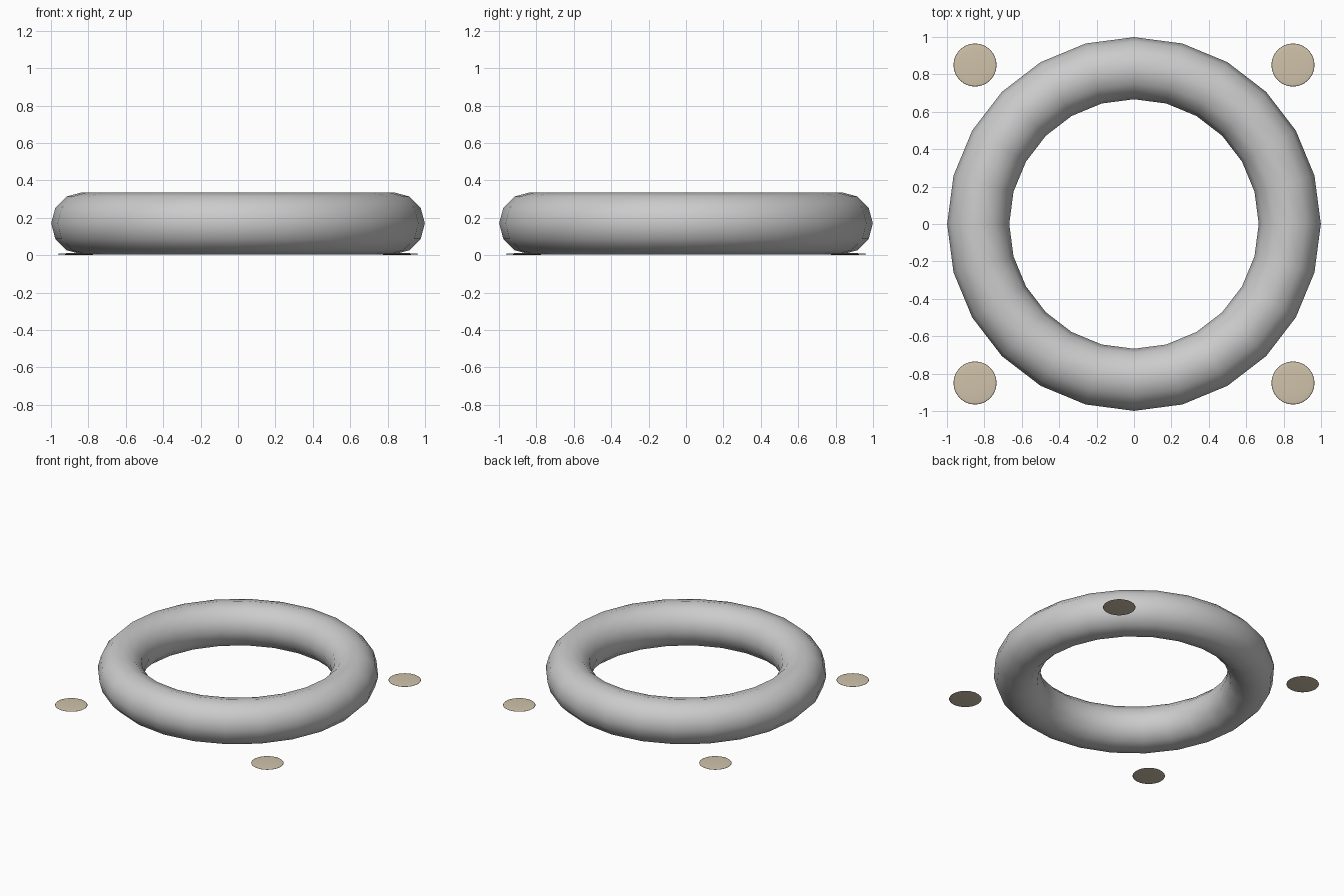
import bpy

if "Cube" in bpy.data.objects:
    bpy.data.objects.remove(bpy.data.objects["Cube"])

# Main ring: 24 segments around, 12-sided cross-section
bpy.ops.mesh.primitive_torus_add(
    major_segments=24, minor_segments=12,
    major_radius=0.833, minor_radius=0.166, location=(0, 0, 0.17))
ring = bpy.context.object
ring.name = "ring"
bpy.ops.object.shade_smooth()

tan = bpy.data.materials.new("tan")
tan.diffuse_color = (0.62, 0.54, 0.40, 1)
tan.use_nodes = True
tan.node_tree.nodes["Principled BSDF"].inputs["Base Color"].default_value = tan.diffuse_color

# Four thin flattened spheres lying at the corners
for sx, side in ((-1, "left"), (1, "right")):
    for sy, end in ((-1, "front"), (1, "back")):
        bpy.ops.mesh.primitive_uv_sphere_add(
            segments=32, ring_count=16, radius=0.115,
            location=(0.85 * sx, 0.85 * sy, 0.006))
        pad = bpy.context.object
        pad.name = f"pad_{end}_{side}"
        pad.scale.z = 0.045
        bpy.ops.object.transform_apply(location=False, rotation=False, scale=True)
        bpy.ops.object.shade_smooth()
        pad.data.materials.append(tan)
